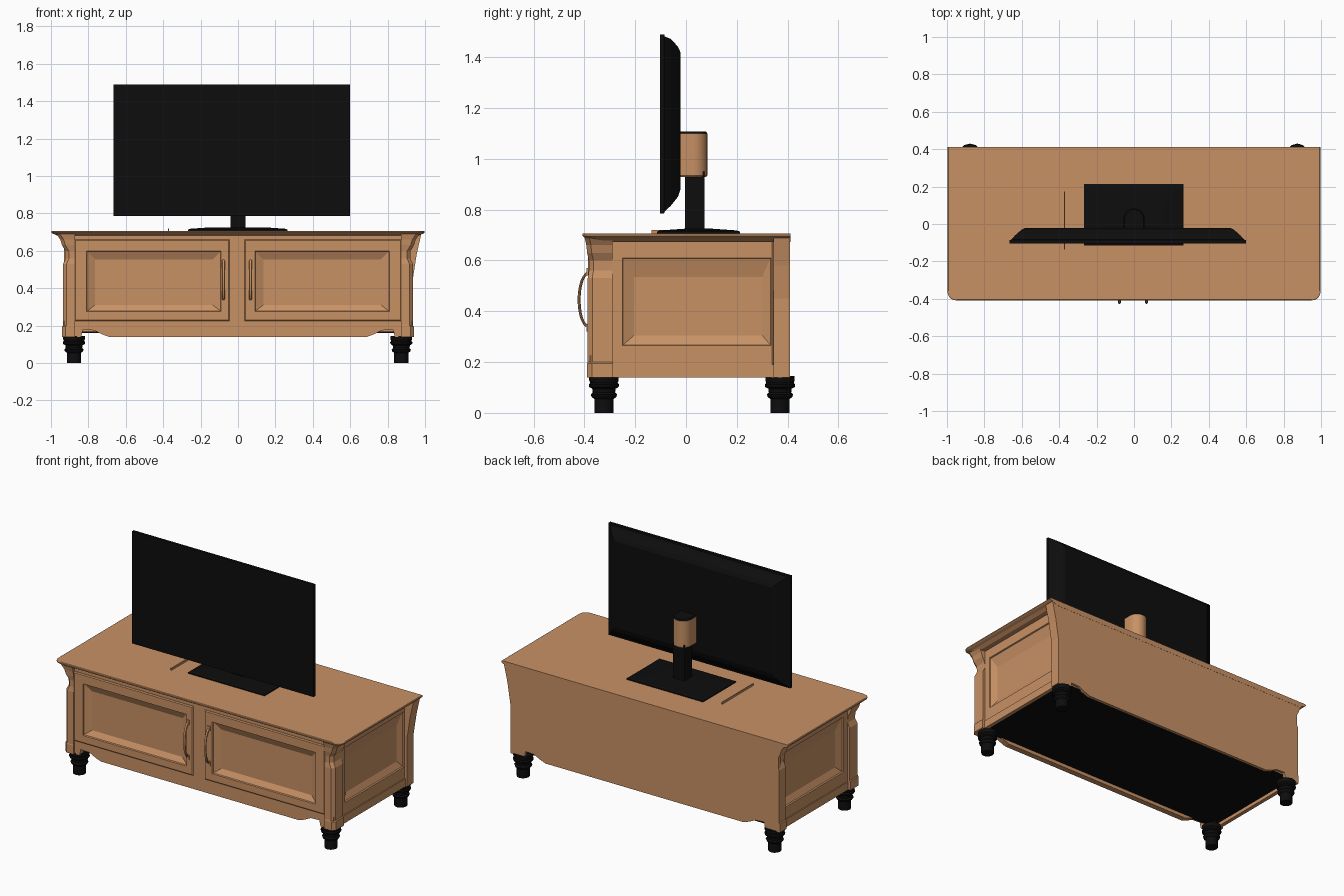
import bpy, bmesh, math

if "Cube" in bpy.data.objects:
    bpy.data.objects.remove(bpy.data.objects["Cube"])


def material(name, rgb):
    m = bpy.data.materials.new(name)
    m.diffuse_color = (*rgb, 1)
    m.use_nodes = True
    m.node_tree.nodes["Principled BSDF"].inputs["Base Color"].default_value = m.diffuse_color
    return m


WOOD = material("warm_wood", (0.58, 0.285, 0.13))
BLACK = material("black", (0.004, 0.004, 0.004))


def loft(name, rings, mat, smooth=False):
    """Skin a stack of equal-length rings and cap both ends."""
    bm = bmesh.new()
    vs = [[bm.verts.new(p) for p in r] for r in rings]
    n = len(vs[0])
    for a, b in zip(vs, vs[1:]):
        for i in range(n):
            j = (i + 1) % n
            bm.faces.new((a[i], a[j], b[j], b[i]))
    bm.faces.new(vs[0])
    bm.faces.new(vs[-1])
    bmesh.ops.recalc_face_normals(bm, faces=bm.faces)
    me = bpy.data.meshes.new(name)
    bm.to_mesh(me)
    bm.free()
    ob = bpy.data.objects.new(name, me)
    bpy.context.collection.objects.link(ob)
    me.materials.append(mat)
    if smooth:
        bpy.ops.object.select_all(action='DESELECT')
        ob.select_set(True)
        bpy.context.view_layer.objects.active = ob
        bpy.ops.object.shade_smooth_by_angle(angle=math.radians(35))
    return ob


def rect(axis, w, u0, u1, v0, v1):
    """Rectangle at depth w along an axis; u, v are the other two axes in order."""
    pts = []
    for u, v in ((u0, v0), (u1, v0), (u1, v1), (u0, v1)):
        p = [u, v]
        p.insert(axis, w)
        pts.append(p)
    return pts


def box(name, x0, x1, y0, y1, z0, z1, mat=WOOD):
    return loft(name, [rect(2, z0, x0, x1, y0, y1), rect(2, z1, x0, x1, y0, y1)], mat)


# Cabinet core, dark underside and bottom side skirts
box("cabinet_core", -0.87, 0.87, -0.34, 0.395, 0.17, 0.69)
box("bottom_panel", -0.91, 0.91, -0.35, 0.395, 0.162, 0.17, BLACK)
for s, side in ((-1, "left"), (1, "right")):
    x0, x1 = sorted((s * 0.9, s * 0.925))
    box(side + "_skirt", x0, x1, -0.30, 0.40, 0.14, 0.19)

# Scalloped boards: the front apron and the whole back


def scalloped(name, y0, y1, top):
    half = [(0.69, 0.14), (0.73, 0.155), (0.77, 0.175), (0.83, 0.178), (0.838, 0.14), (0.93, 0.14)]
    prof = [(-x, z) for x, z in reversed(half)] + half + [(0.93, top), (-0.93, top)]
    loft(name, [[(x, y, z) for x, z in prof] for y in (y0, y1)], WOOD)


scalloped("front_apron", -0.377, -0.34, 0.225)
scalloped("back_board", 0.39, 0.41, 0.69)
box("front_top_rail", -0.93, 0.93, -0.377, -0.34, 0.66, 0.69)
box("front_centre_stile", -0.045, 0.035, -0.377, -0.34, 0.225, 0.66)

# Doors and side panels with sunken centres


def sunken(name, axis, back, front, outer, margin, inner):
    s = math.copysign(1, front - back)

    def ins(r, d):
        return (r[0] + d, r[1] - d, r[2] + d, r[3] - d)
    mid = ins(outer, 0) if margin is None else margin
    loft(name, [rect(axis, back, *outer), rect(axis, front - s * 0.005, *outer),
                rect(axis, front, *ins(outer, 0.006)), rect(axis, front, *mid),
                rect(axis, front - s * 0.008, *ins(mid, 0.003)),
                rect(axis, front - s * 0.027, *inner)], WOOD)


sunken("left_door", 1, -0.34, -0.385, (-0.875, -0.045, 0.225, 0.66),
       (-0.81, -0.09, 0.275, 0.60), (-0.765, -0.135, 0.31, 0.555))
sunken("right_door", 1, -0.34, -0.385, (0.035, 0.875, 0.225, 0.66),
       (0.09, 0.81, 0.275, 0.60), (0.135, 0.765, 0.31, 0.555))
for s, side in ((-1, "left"), (1, "right")):
    sunken(side + "_side_panel", 0, s * 0.86, s * 0.92, (-0.295, 0.345, 0.185, 0.69),
           (-0.25, 0.335, 0.265, 0.61), (-0.205, 0.30, 0.305, 0.535))

# Corner posts flaring out into brackets under the top


def post(name, s, front, flare):
    rings = []
    for z, d in flare:
        x = 0.935 + d
        if front:
            y, c = -0.387 - 0.35 * max(d, -0.02), 0.018
            p = [(0.872, y), (x - c, y), (x, y + c), (x, -0.29), (0.872, -0.29)]
        else:
            p = [(0.872, 0.41), (x, 0.41), (x, 0.345), (0.872, 0.345)]
        rings.append([(s * a, b, z) for a, b in p])
    loft(name, rings, WOOD)


S_CURVE = [(0.14, 0.005), (0.195, 0.005), (0.20, 0), (0.53, 0), (0.56, -0.014), (0.60, -0.012),
           (0.63, 0.006), (0.66, 0.015), (0.69, 0.035)]
WEDGE = [(0.14, 0), (0.45, 0), (0.58, 0.02), (0.69, 0.045)]
for s, side in ((-1, "left"), (1, "right")):
    post(side + "_front_post", s, True, S_CURVE)
    post(side + "_back_post", s, False, WEDGE if s > 0 else S_CURVE)

# Table top with rounded front corners and a moulded edge


def top_ring(z, d):
    x, y, r = 0.997 - d, -0.408 + d, 0.045
    pts = []
    for i in range(6):
        a = math.pi / 2 * i / 5
        pts.append((x - r + r * math.sin(a), y + r - r * math.cos(a), z))
    return [(-p[0], p[1], z) for p in reversed(pts)] + pts + [(x, 0.411, z), (-x, 0.411, z)]


loft("table_top", [top_ring(z, d) for z, d in
                   ((0.672, 0.045), (0.685, 0.025), (0.692, 0.006), (0.697, 0), (0.704, 0), (0.707, 0.004))], WOOD)

# Turned feet
FOOT = [(0, 0.038), (0.055, 0.038), (0.062, 0.048), (0.072, 0.052), (0.08, 0.044), (0.095, 0.046),
        (0.102, 0.058), (0.112, 0.06), (0.118, 0.054), (0.128, 0.058), (0.145, 0.058)]
for fx, side in ((-0.877, "left"), (0.873, "right")):
    for fy, end in ((-0.323, "front"), (0.37, "back")):
        loft(f"{side}_{end}_foot",
             [[(fx + r * math.cos(i * math.tau / 12), fy + r * math.sin(i * math.tau / 12), z)
               for i in range(12)] for z, r in FOOT], BLACK, True)

# Bowed door handles
for hx, side in ((-0.078, "left"), (0.067, "right")):
    rings = []
    for k in range(13):
        a = math.pi * k / 12
        zc, yc = 0.445 - 0.105 * math.cos(a), -0.383 - 0.038 * math.sin(a)
        ny, nz = -math.sin(a) * 0.94, -math.cos(a)
        L = math.hypot(ny, nz)
        rings.append([(hx + 0.008 * math.cos(t), yc + 0.006 * math.sin(t) * ny / L,
                       zc + 0.006 * math.sin(t) * nz / L)
                      for t in (j * math.tau / 8 for j in range(8))])
    loft(side + "_handle", rings, WOOD, True)
    for z in (0.335, 0.555):
        box(side + "_handle_plate", hx - 0.011, hx + 0.011, -0.391, -0.383, z - 0.015, z + 0.015)

# Television: flat screen with a chamfered back shell
TV = [(-0.103, 0, 0.785, 1.49), (-0.086, 0, 0.785, 1.49), (-0.084, 0.008, 0.793, 1.482),
      (-0.06, 0.03, 0.815, 1.472), (-0.032, 0.062, 0.85, 1.442), (-0.022, 0.08, 0.88, 1.42)]
loft("television", [rect(1, y, -0.665 + d, 0.598 - d, z0, z1) for y, d, z0, z1 in TV], BLACK)

# Stand: base plate, neck and rounded wooden bracket with a black cap
loft("stand_base", [rect(2, z, -0.268 + d, 0.265 - d, -0.115 + d, 0.213 - d) for z, d in
                    ((0.70, 0), (0.713, 0), (0.718, 0.012), (0.725, 0.11))], BLACK)
box("stand_neck", -0.04, 0.04, -0.003, 0.072, 0.715, 0.95, BLACK)


def d_ring(z, d):
    r = 0.056 - d
    arc = [(r * math.cos(math.pi * i / 12), 0.028 + r * math.sin(math.pi * i / 12), z) for i in range(13)]
    return [(-r, -0.026, z), (r, -0.026, z)] + arc


bracket = loft("stand_bracket", [d_ring(z, d) for z, d in
                                 ((0.928, 0.005), (0.935, 0), (1.10, 0), (1.108, 0.006))], WOOD, True)
bracket.data.materials.append(BLACK)
for f in bracket.data.polygons:
    f.material_index = 1 if f.normal.z > 0.5 else 0

# Thin wooden strip lying on the table top
box("loose_strip", -0.374, -0.368, -0.135, 0.175, 0.705, 0.719)
